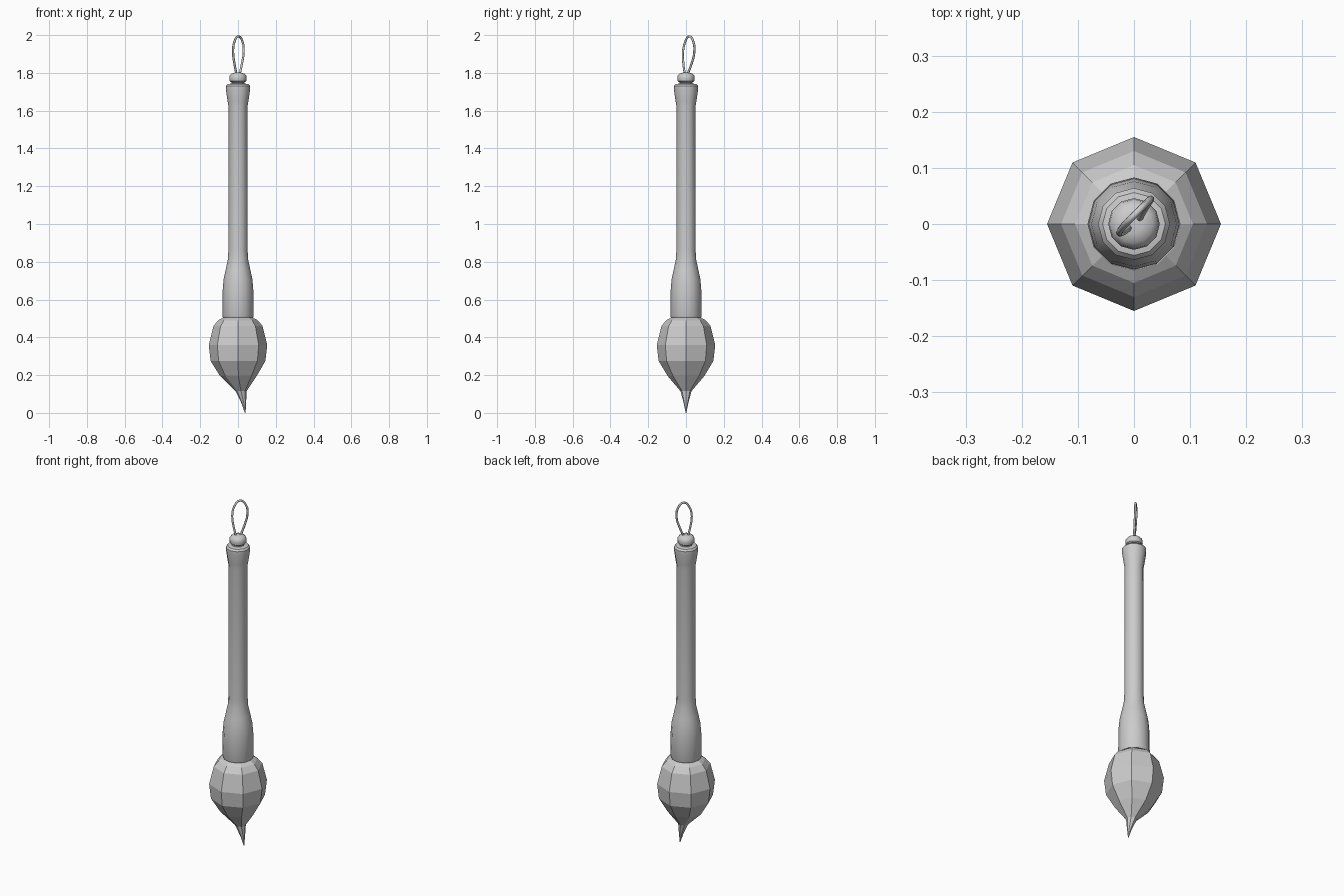
import bpy, bmesh
from math import sin, cos, pi, radians

cube = bpy.data.objects.get("Cube")
if cube:
    bpy.data.objects.remove(cube, do_unlink=True)

grey = bpy.data.materials.new("light grey")
grey.use_nodes = True
color = (0.6, 0.6, 0.6, 1)
grey.diffuse_color = color
grey.node_tree.nodes["Principled BSDF"].inputs["Base Color"].default_value = color


def lathe(name, profile, sides, smooth_angle):
    """Closed lathe from (radius, height, x shift) rings, bottom to top."""
    bm = bmesh.new()
    rings = []
    for r, z, shift in profile:
        rings.append([bm.verts.new((shift + r * cos(2 * pi * i / sides),
                                    r * sin(2 * pi * i / sides), z))
                      for i in range(sides)])
    for low, high in zip(rings, rings[1:]):
        for i in range(sides):
            j = (i + 1) % sides
            bm.faces.new((low[i], low[j], high[j], high[i]))
    bm.faces.new(rings[0][::-1])
    bm.faces.new(rings[-1])
    mesh = bpy.data.meshes.new(name)
    bm.to_mesh(mesh)
    bm.free()
    obj = bpy.data.objects.new(name, mesh)
    bpy.context.collection.objects.link(obj)
    mesh.materials.append(grey)
    bpy.ops.object.select_all(action="DESELECT")
    obj.select_set(True)
    bpy.context.view_layer.objects.active = obj
    if smooth_angle:
        bpy.ops.object.shade_smooth_by_angle(angle=radians(smooth_angle))
    return obj


# Faceted bristle head, its tip bent to one side
lathe("bristles", [(0.002, 0.0, 0.038), (0.012, 0.05, 0.031), (0.029, 0.115, 0.016),
                   (0.097, 0.195, 0.002), (0.145, 0.275, 0), (0.155, 0.36, 0),
                   (0.13, 0.46, 0), (0.105, 0.49, 0), (0.07, 0.51, 0)], 8, 0)

# Handle with its wide ferrule and flared end
lathe("handle", [(0.07, 0.503, 0), (0.08, 0.506, 0), (0.083, 0.515, 0),
                 (0.081, 0.65, 0), (0.076, 0.71, 0), (0.066, 0.755, 0),
                 (0.054, 0.81, 0), (0.051, 0.86, 0), (0.05, 1.62, 0),
                 (0.055, 1.65, 0), (0.064, 1.71, 0), (0.064, 1.73, 0),
                 (0.056, 1.74, 0), (0.034, 1.744, 0)], 12, 35)

# Rounded end knob on a narrow neck
lathe("end_knob", [(0.034, 1.735, 0), (0.034, 1.75, 0), (0.044, 1.757, 0),
                   (0.046, 1.77, 0), (0.044, 1.785, 0), (0.034, 1.796, 0),
                   (0.018, 1.801, 0)], 12, 35)

# Hanging loop, slightly leaning and turned diagonally
path = [(-.007, -.005, 1.785), (-.019, -.014, 1.85), (-.026, -.016, 1.91),
        (-.019, -.004, 1.965), (.002, .017, 1.994), (.024, .039, 1.965),
        (.030, .044, 1.91), (.021, .030, 1.85), (.007, .005, 1.785)]
curve = bpy.data.curves.new("hanging_loop", "CURVE")
curve.dimensions = "3D"
curve.bevel_depth = 0.006
curve.bevel_resolution = 1
curve.resolution_u = 3
curve.use_fill_caps = True
spline = curve.splines.new("BEZIER")
spline.bezier_points.add(len(path) - 1)
for point, co in zip(spline.bezier_points, path):
    point.co = co
    point.handle_left_type = point.handle_right_type = "AUTO"
curve.materials.append(grey)
loop = bpy.data.objects.new("hanging_loop", curve)
bpy.context.collection.objects.link(loop)
